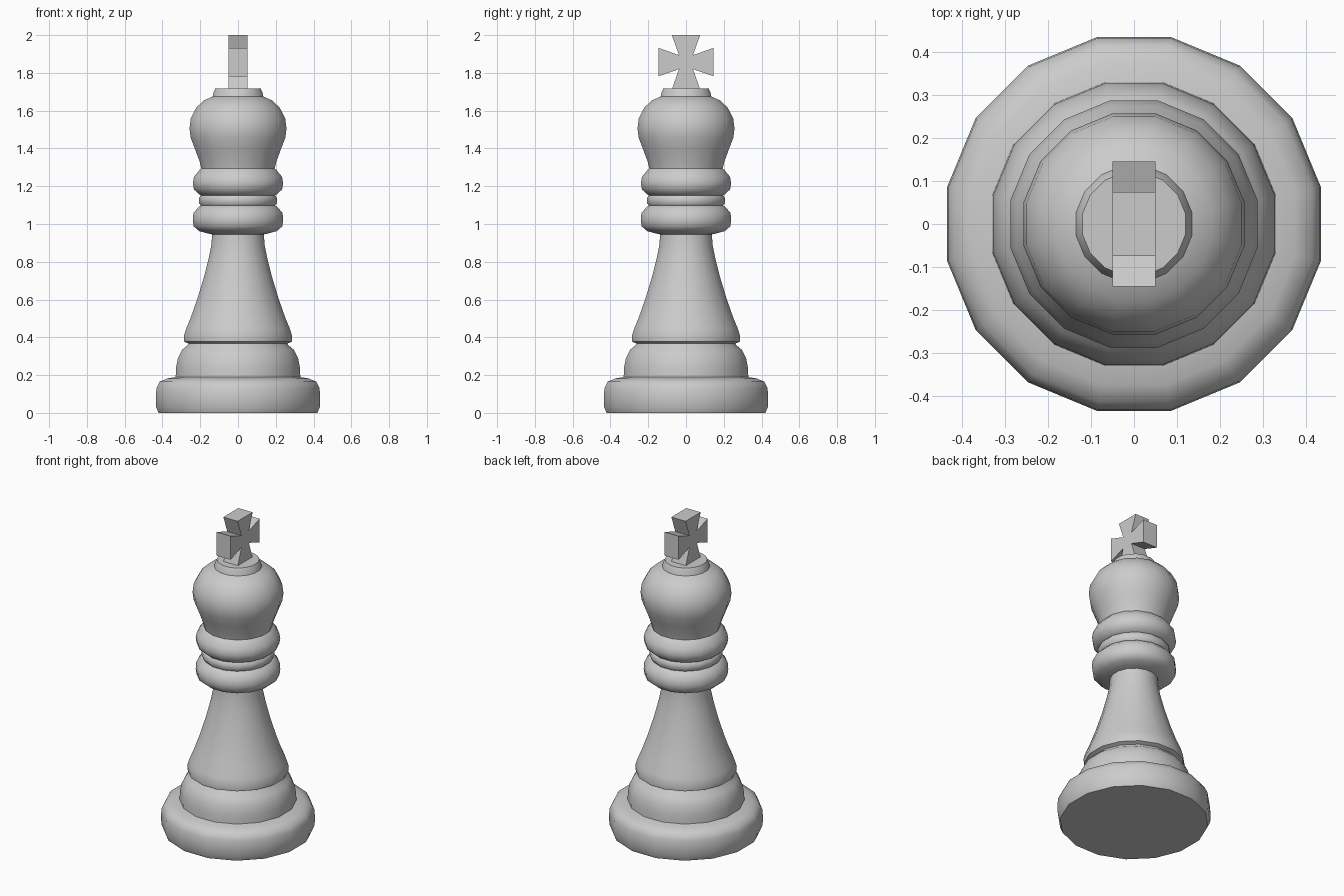
import bpy, bmesh, math

if "Cube" in bpy.data.objects:
    bpy.data.objects.remove(bpy.data.objects["Cube"])

SIDES = 16
FLAT = math.cos(math.pi / SIDES)   # profile widths are measured across flats


def finish(name, bm, angle):
    bmesh.ops.recalc_face_normals(bm, faces=bm.faces)
    mesh = bpy.data.meshes.new(name)
    bm.to_mesh(mesh)
    bm.free()
    ob = bpy.data.objects.new(name, mesh)
    bpy.context.collection.objects.link(ob)
    bpy.ops.object.select_all(action='DESELECT')
    ob.select_set(True)
    bpy.context.view_layer.objects.active = ob
    bpy.ops.object.shade_smooth_by_angle(angle=math.radians(angle))
    return ob


def lathe(name, profile):
    bm = bmesh.new()
    rings = []
    for r, z in profile:
        ring = []
        for i in range(SIDES):
            a = 2 * math.pi * (i + 0.5) / SIDES
            ring.append(bm.verts.new((r / FLAT * math.cos(a), r / FLAT * math.sin(a), z)))
        rings.append(ring)
    for lo, hi in zip(rings, rings[1:]):
        for i in range(SIDES):
            j = (i + 1) % SIDES
            bm.faces.new((lo[i], lo[j], hi[j], hi[i]))
    # close both ends
    bm.faces.new(rings[0][::-1])
    bm.faces.new(rings[-1])
    return finish(name, bm, 50)


# turned piece, bottom to top
base = [(.42, 0), (.433, .03), (.435, .08), (.432, .13), (.415, .165), (.375, .182), (.33, .19),
        (.328, .24), (.318, .29), (.295, .335), (.265, .36)]
stem = [(.262, .367), (.285, .377), (.287, .405), (.275, .445), (.25, .505), (.215, .605),
        (.18, .72), (.155, .82), (.141, .89), (.137, .945)]
collars = [(.16, .95), (.205, .962), (.235, .988), (.239, 1.02), (.236, 1.06), (.205, 1.092),
           (.196, 1.097), (.206, 1.11), (.206, 1.14), (.196, 1.152),
           (.205, 1.157), (.233, 1.182), (.239, 1.215), (.233, 1.25), (.203, 1.287)]
head = [(.194, 1.295), (.203, 1.33), (.227, 1.395), (.25, 1.455), (.257, 1.505), (.25, 1.56),
        (.22, 1.617), (.18, 1.655), (.135, 1.674), (.128, 1.7), (.12, 1.717)]
lathe("turned_body", base + stem + collars + head)

# flared cross: one arm outline repeated four times, extruded along x
CENTRE, REACH, FLARE, NECK, THICK = 1.857, 0.145, 0.075, 0.037, 0.05
outline = []
for k in range(4):
    c, s = math.cos(k * math.pi / 2), math.sin(k * math.pi / 2)
    for u, v in ((REACH, -FLARE), (REACH, FLARE), (NECK, NECK)):
        outline.append((u * c - v * s, CENTRE + u * s + v * c))
bm = bmesh.new()
face = bm.faces.new([bm.verts.new((-THICK, y, z)) for y, z in outline])
ext = bmesh.ops.extrude_face_region(bm, geom=[face])
bmesh.ops.translate(bm, vec=(2 * THICK, 0, 0),
                    verts=[g for g in ext["geom"] if isinstance(g, bmesh.types.BMVert)])
for v in bm.verts:
    v.co.z = min(v.co.z, 2.0)
finish("top_cross", bm, 30)
